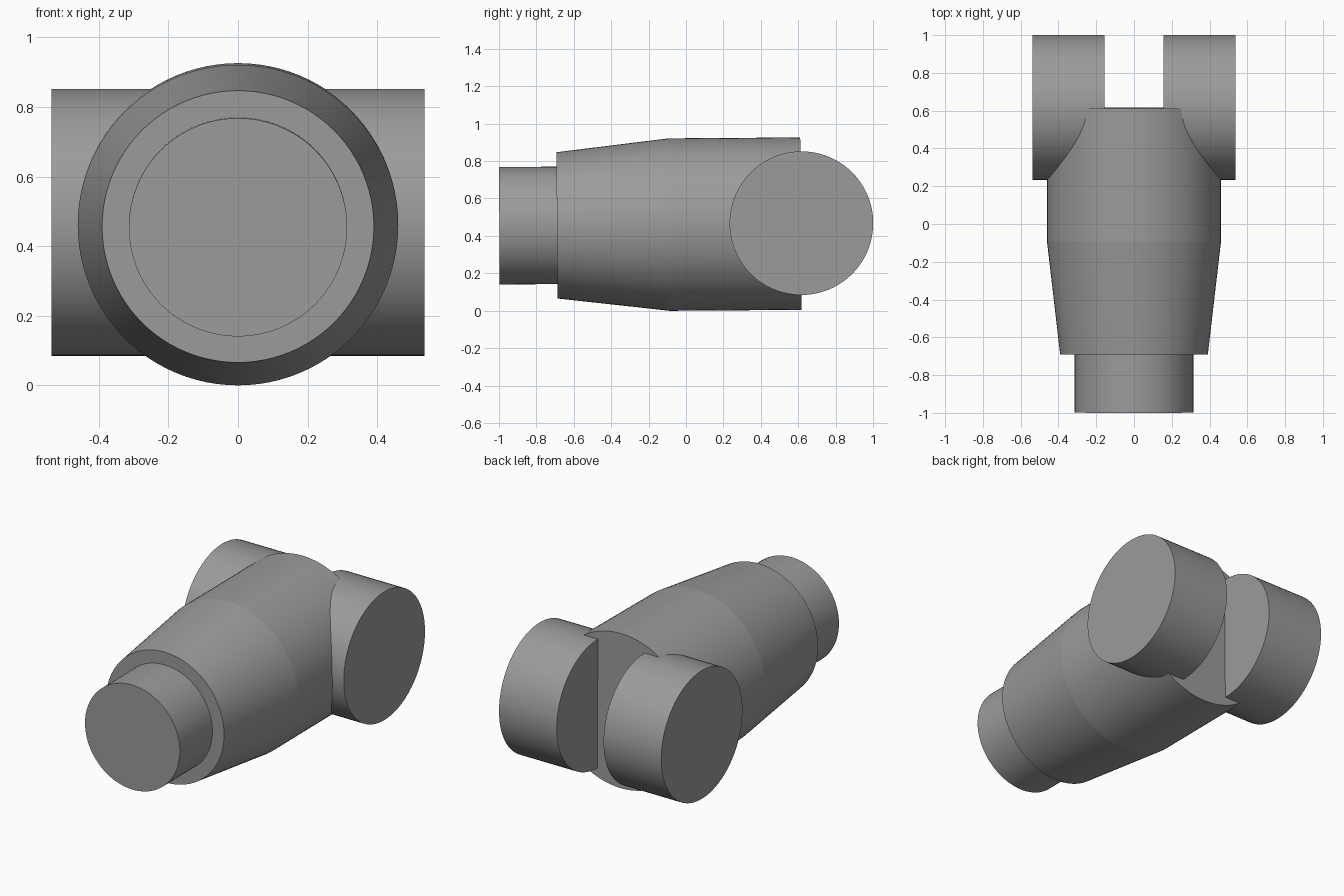
import bpy, bmesh, math
from mathutils import Matrix

if "Cube" in bpy.data.objects:
    bpy.data.objects.remove(bpy.data.objects["Cube"])

SEGS = 96

# Dark grey metal
grey = bpy.data.materials.new("dark_grey")
grey.diffuse_color = (0.33, 0.33, 0.33, 1)
grey.use_nodes = True
grey.node_tree.nodes["Principled BSDF"].inputs["Base Color"].default_value = grey.diffuse_color


def lathe(name, profile, matrix):
    """Closed solid of revolution about local z from (radius, height) points."""
    bm = bmesh.new()
    rings = []
    for r, h in profile:
        rings.append([bm.verts.new((r * math.cos(2 * math.pi * i / SEGS),
                                    r * math.sin(2 * math.pi * i / SEGS), h))
                      for i in range(SEGS)])
    for a, b in zip(rings, rings[1:]):
        for i in range(SEGS):
            j = (i + 1) % SEGS
            bm.faces.new((a[i], a[j], b[j], b[i]))
    bm.faces.new(rings[0][::-1])
    bm.faces.new(rings[-1])
    bm.transform(matrix)
    bmesh.ops.recalc_face_normals(bm, faces=bm.faces)
    mesh = bpy.data.meshes.new(name)
    bm.to_mesh(mesh)
    bm.free()
    mesh.materials.append(grey)
    obj = bpy.data.objects.new(name, mesh)
    bpy.context.collection.objects.link(obj)
    bpy.ops.object.select_all(action='DESELECT')
    obj.select_set(True)
    bpy.context.view_layer.objects.active = obj
    bpy.ops.object.shade_smooth_by_angle(angle=math.radians(5))
    return obj


# Stepped, tapered barrel along y, tipped very slightly upward at the back
along_y = (Matrix.Translation((0, 0, 0.461))
           @ Matrix.Rotation(math.radians(0.4), 4, 'X')
           @ Matrix.Rotation(math.radians(-90), 4, 'X'))
lathe("barrel",
      [(0.314, -0.998), (0.314, -0.69), (0.391, -0.69), (0.461, -0.09), (0.461, 0.614)],
      along_y)

# Pair of round hinge lugs with an open slot between them
for side, label in ((-1, "left"), (1, "right")):
    along_x = (Matrix.Translation((side * 0.346, 0.617, 0.468))
               @ Matrix.Rotation(math.radians(90), 4, 'Y'))
    lathe(label + "_hinge_lug", [(0.384, -0.191), (0.384, 0.191)], along_x)
